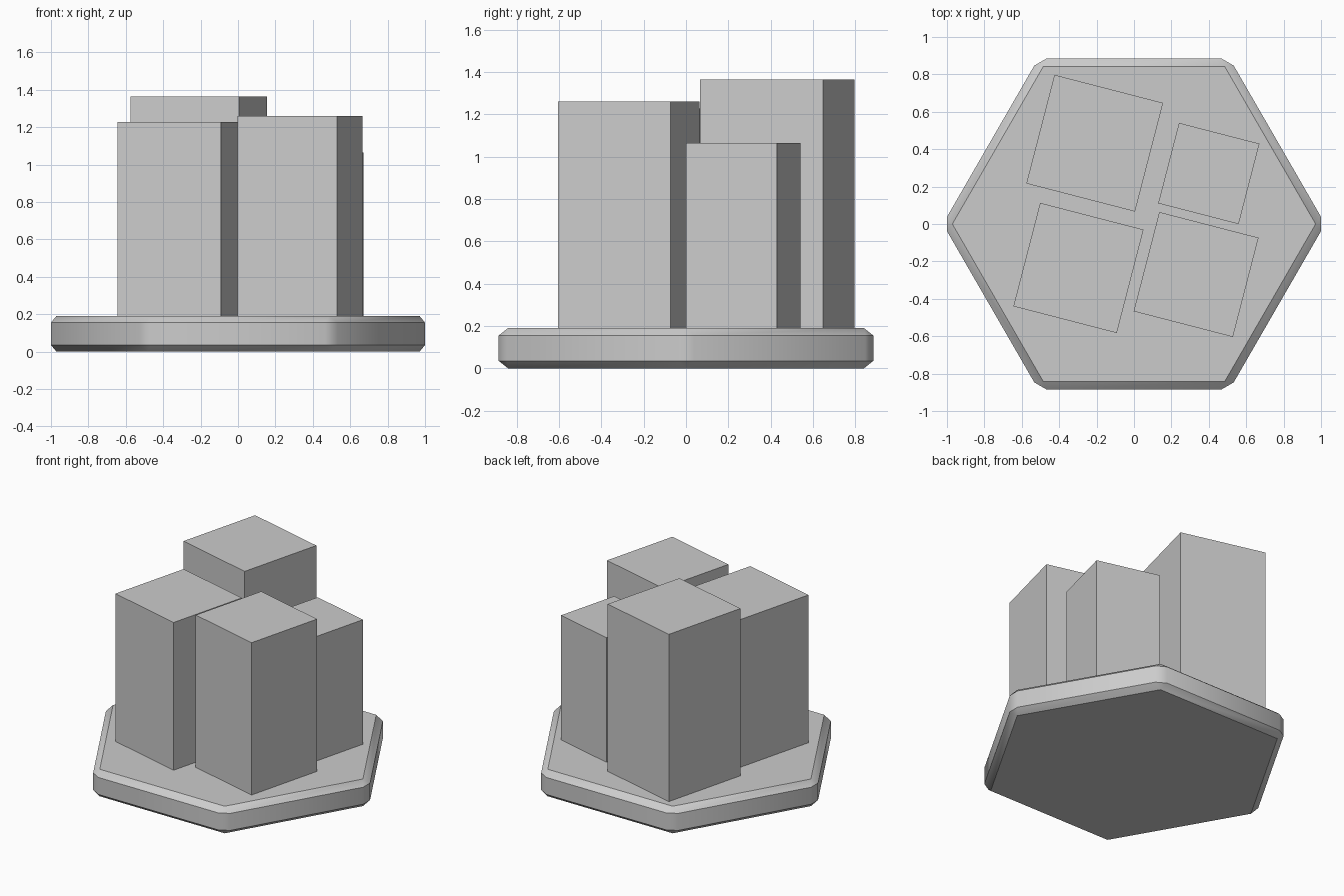
import bpy, bmesh
from math import radians
from mathutils import Matrix

if "Cube" in bpy.data.objects:
    bpy.data.objects.remove(bpy.data.objects["Cube"])

BASE_TOP = 0.19


def make_object(name, bm):
    mesh = bpy.data.meshes.new(name)
    bm.to_mesh(mesh)
    bm.free()
    obj = bpy.data.objects.new(name, mesh)
    bpy.context.collection.objects.link(obj)
    return obj


def block(name, x, y, side, top):
    bottom = BASE_TOP - 0.01
    bm = bmesh.new()
    bmesh.ops.create_cube(bm, size=1, matrix=(
        Matrix.Translation((x, y, (top + bottom) / 2))
        @ Matrix.Rotation(radians(-14.5), 4, 'Z')
        @ Matrix.Diagonal((side, side, top - bottom, 1))))
    return make_object(name, bm)


# Hexagonal base with chamfered edges, points along x
squash = 0.8
bm = bmesh.new()
bmesh.ops.create_cone(bm, cap_ends=True, segments=6, radius1=1.022, radius2=1.022,
                      depth=BASE_TOP / squash)
# put a corner on the x axis
if max(v.co.x for v in bm.verts) < 1.0:
    bmesh.ops.rotate(bm, verts=bm.verts, matrix=Matrix.Rotation(radians(30), 3, 'Z'))
bmesh.ops.bevel(bm, geom=bm.edges[:], offset=0.044, segments=1, affect='EDGES', profile=0.5)
bmesh.ops.scale(bm, verts=bm.verts, vec=(1, 1, squash))
bmesh.ops.translate(bm, verts=bm.verts, vec=(0, 0, BASE_TOP / 2))
base = make_object("hexagon_base", bm)
bpy.context.view_layer.objects.active = base
base.select_set(True)
bpy.ops.object.shade_smooth_by_angle(angle=radians(35))

# Four square towers, all turned the same way
block("back_left_tower", -0.21, 0.432, 0.60, 1.365)
block("back_right_tower", 0.40, 0.27, 0.444, 1.065)
block("front_left_tower", -0.297, -0.235, 0.571, 1.228)
block("front_right_tower", 0.332, -0.27, 0.548, 1.26)
